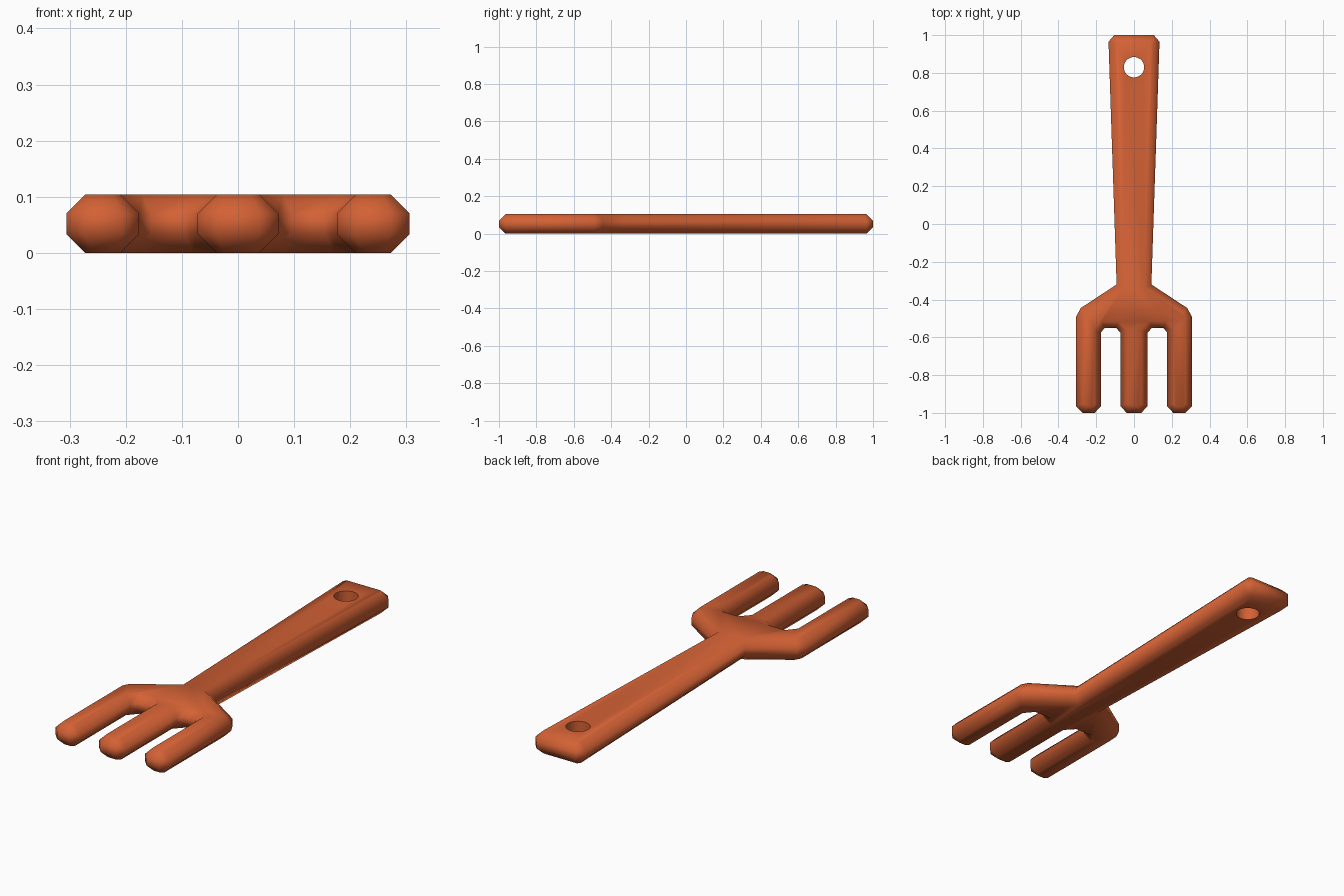
import bpy, bmesh, math
from mathutils import Vector

if "Cube" in bpy.data.objects:
    bpy.data.objects.remove(bpy.data.objects["Cube"])

H, C = 0.104, 0.034  # thickness, chamfer

# right half of the outline, from the middle tine tip to the handle end
half = [(0.038, -1), (0.072, -0.965), (0.072, -0.575), (0.095, -0.55),
        (0.155, -0.55), (0.176, -0.575), (0.176, -0.965), (0.208, -1),
        (0.273, -1), (0.306, -0.965), (0.306, -0.49), (0.282, -0.445),
        (0.092, -0.32), (0.135, 0.965), (0.105, 1)]
outline = [Vector(p) for p in half] + [Vector((-x, y)) for x, y in reversed(half)]


def inset(pts, d):
    """Mitred inward offset of a counter-clockwise outline."""
    out = []
    for i, p in enumerate(pts):
        a = (p - pts[i - 1]).normalized()
        b = (pts[(i + 1) % len(pts)] - p).normalized()
        na, nb = Vector((-a.y, a.x)), Vector((-b.y, b.x))
        out.append(p + (na + nb) * d / (1 + na.dot(nb)))
    return out


# fork body: four stacked rings give the octagonal section
bm = bmesh.new()
inner = inset(outline, C)
rings = [[bm.verts.new((p.x, p.y, z)) for p in pts]
         for pts, z in ((inner, 0), (outline, C), (outline, H - C), (inner, H))]
n = len(outline)
for lo, hi in zip(rings, rings[1:]):
    for i in range(n):
        j = (i + 1) % n
        bm.faces.new((lo[i], lo[j], hi[j], hi[i]))
bm.faces.new(rings[0][::-1])
bm.faces.new(rings[-1])
mesh = bpy.data.meshes.new("garden_fork")
bm.to_mesh(mesh)
bm.free()
fork = bpy.data.objects.new("garden_fork", mesh)
bpy.context.collection.objects.link(fork)

mat = bpy.data.materials.new("burnt orange")
mat.diffuse_color = (0.65, 0.12, 0.035, 1)
mat.use_nodes = True
mat.node_tree.nodes["Principled BSDF"].inputs["Base Color"].default_value = mat.diffuse_color
mesh.materials.append(mat)

# hanging hole
bpy.ops.mesh.primitive_cylinder_add(vertices=32, radius=0.054, depth=0.4,
                                    location=(0, 0.83, H / 2))
cutter = bpy.context.object
cutter.name = "hole_cutter"
cutter.hide_render = True
cutter.data.materials.append(mat)
mod = fork.modifiers.new("hole", 'BOOLEAN')
mod.operation = 'DIFFERENCE'
mod.solver = 'EXACT'
mod.object = cutter
bpy.ops.object.select_all(action='DESELECT')
fork.select_set(True)
bpy.context.view_layer.objects.active = fork
bpy.ops.object.modifier_apply(modifier="hole")
bpy.data.objects.remove(cutter)
bpy.ops.object.shade_smooth_by_angle(angle=math.radians(65))
